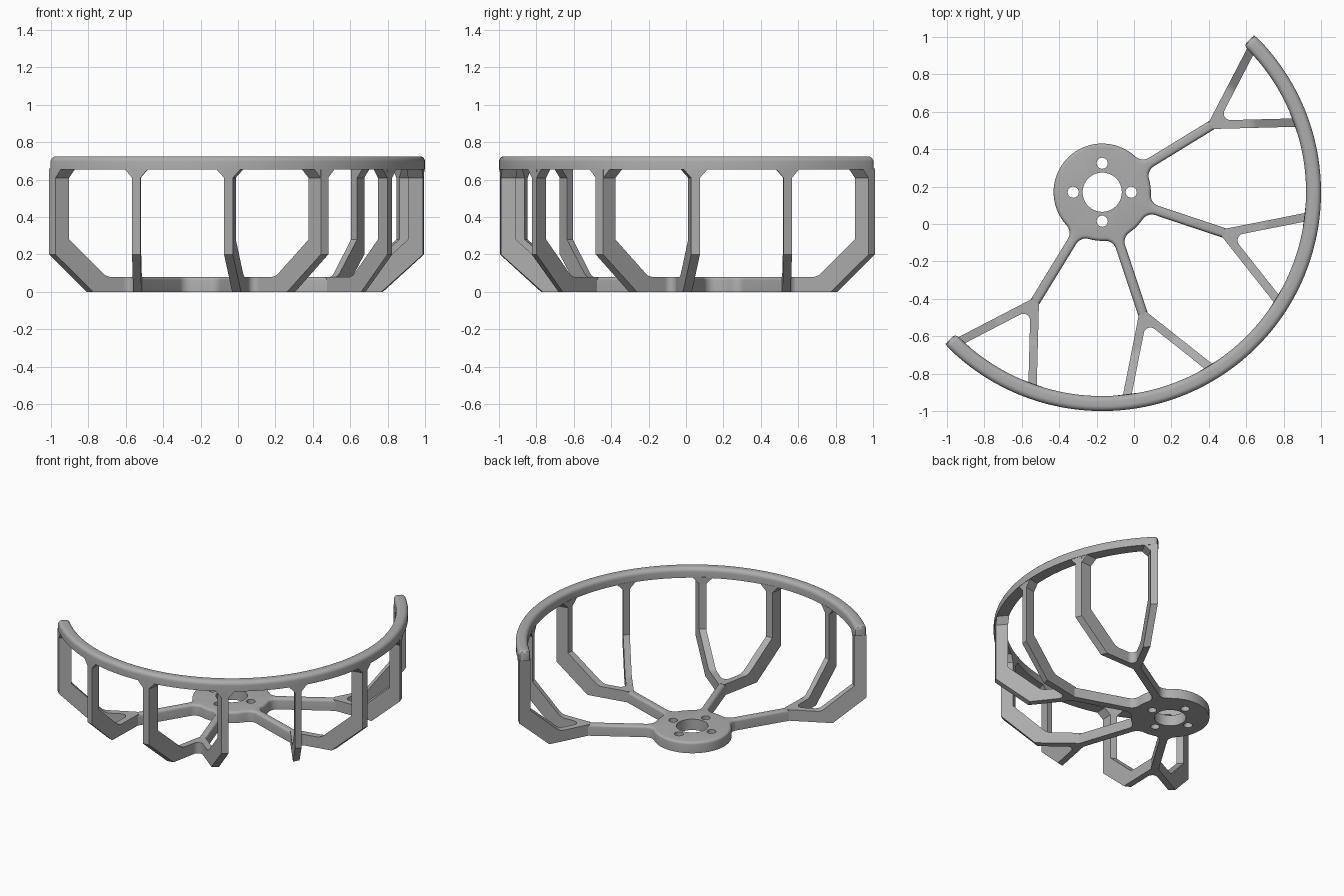
import bpy, bmesh
from math import sin, cos, pi, radians, asin, atan2, tan, sqrt
from mathutils import Vector

if "Cube" in bpy.data.objects:
    bpy.data.objects.remove(bpy.data.objects["Cube"])

HUB = (-0.17, 0.17, 0)      # all parts are built around the hub axis
MID = -45                   # symmetry direction in degrees
FLOOR = 0.08                # height of the flat base
R_IN, R_OUT = 1.09, 1.168   # guard ring radii
W = 0.0225                  # half width of an arm

grey = bpy.data.materials.new("matte grey")
grey.use_nodes = True
grey.diffuse_color = (0.42, 0.42, 0.42, 1)
grey.node_tree.nodes["Principled BSDF"].inputs["Base Color"].default_value = grey.diffuse_color


def finish(bm, name):
    bmesh.ops.recalc_face_normals(bm, faces=bm.faces[:])
    me = bpy.data.meshes.new(name)
    bm.to_mesh(me)
    bm.free()
    me.materials.append(grey)
    me.shade_smooth()
    me.set_sharp_from_angle(angle=radians(30))
    ob = bpy.data.objects.new(name, me)
    ob.location = HUB
    bpy.context.collection.objects.link(ob)


def polar(r, a):
    return Vector((r * cos(a), r * sin(a)))


def arc(c, r, a0, a1, n):
    return [c + polar(r, a0 + (a1 - a0) * i / n) for i in range(n + 1)]


def ring_verts(bm, pts, z):
    return [bm.verts.new((p[0], p[1], z)) for p in pts]


def bridge(bm, a, b):
    n = len(a)
    for i in range(n):
        bm.faces.new((a[i], a[(i + 1) % n], b[(i + 1) % n], b[i]))


def solid(bm, a, b):
    # closed solid between two matching vertex loops
    bridge(bm, a, b)
    bm.faces.new(a)
    bm.faces.new(b)


def inset(pts, d):
    # move a counter-clockwise outline inward
    out = []
    for i, p in enumerate(pts):
        e1 = (p - pts[i - 1]).normalized()
        e2 = (pts[(i + 1) % len(pts)] - p).normalized()
        n1, n2 = Vector((-e1.y, e1.x)), Vector((-e2.y, e2.x))
        out.append(p + d * (n1 + n2) / (1 + n1.dot(n2)))
    return out


def fill(bm, loops):
    edges = [bm.edges.get((l[i - 1], l[i])) for l in loops for i in range(len(l))]
    bmesh.ops.triangle_fill(bm, edges=edges, use_beauty=True)


# hub with four spokes: one outline with rounded top edge and five holes
HUB_R, SPOKE_W, FILLET, SPOKE_L = 0.26, 0.026, 0.06, 0.70
spokes = [radians(MID + o) for o in (-76.5, -26.5, 26.5, 76.5)]
tangent = asin((SPOKE_W + FILLET) / (HUB_R + FILLET))
cx = (HUB_R + FILLET) * cos(tangent)
side = arc(Vector((cx, -SPOKE_W - FILLET)), FILLET, pi - tangent, pi / 2, 8)
side.append(Vector((SPOKE_L, -SPOKE_W)))
half_outline = side + [Vector((p.x, -p.y)) for p in reversed(side)]
outline = []
for i, th in enumerate(spokes):
    for p in half_outline:
        outline.append(polar(p.length, atan2(p.y, p.x) + th))
    nxt = spokes[(i + 1) % 4] + (2 * pi if i == 3 else 0)
    n = 48 if i == 3 else 6
    outline += arc(Vector((0, 0)), HUB_R, th + tangent, nxt - tangent, n)[1:-1]

holes = [arc(Vector((0, 0)), 0.105, 0, 2 * pi, 40)[:-1]]
holes += [arc(polar(0.155, k * pi / 2), 0.03, 0, 2 * pi, 20)[:-1] for k in range(4)]

bm = bmesh.new()
RND = 0.018
levels = [ring_verts(bm, outline, 0)]
for k in range(5):
    t = k * pi / 8
    levels.append(ring_verts(bm, inset(outline, RND * (1 - cos(t))), FLOOR - RND + RND * sin(t)))
for a, b in zip(levels, levels[1:]):
    bridge(bm, a, b)
low, high = [levels[0]], [levels[-1]]
for h in holes:
    low.append(ring_verts(bm, h, 0))
    high.append(ring_verts(bm, h, FLOOR))
    bridge(bm, low[-1], high[-1])
fill(bm, low)
fill(bm, high)
finish(bm, "hub_and_spokes")

# guard ring: rounded-top section swept through half a turn
bm = bmesh.new()
RR, Z0, Z1 = 0.028, 0.655, 0.725
section = [Vector((R_IN, Z0)), Vector((R_OUT + 0.002, Z0))]
section += arc(Vector((R_OUT + 0.002 - RR, Z1 - RR)), RR, 0, pi / 2, 5)
section += arc(Vector((R_IN + RR, Z1 - RR)), RR, pi / 2, pi, 5)
STEPS = 96
stations = [(-91 + 0.9, 1.0)]
stations = [(-91, 0.55), (-90.7, 0.82), (-90.2, 0.96)]
stations += [(-89.5 + 179 * i / STEPS, 1.0) for i in range(STEPS + 1)]
stations += [(90.2, 0.96), (90.7, 0.82), (91, 0.55)]
prev = None
for ang, s in stations:
    loop = []
    for q in section:
        r = 1.13 + (q.x - 1.13) * s
        z = Z0 + (q.y - Z0) * (0.5 + 0.5 * s)
        p = polar(r, radians(MID + ang))
        loop.append(bm.verts.new((p.x, p.y, z)))
    if prev:
        bridge(bm, prev, loop)
    else:
        bm.faces.new(loop)
    prev = loop
bm.faces.new(prev)
finish(bm, "guard_ring")


def reach(p, d, r):
    # distance from p along d to the circle of radius r
    b = p.dot(d)
    return -b + sqrt(b * b - p.dot(p) + r * r)


# arm profile as (radius, height); None marks the spoke junction
ARM = [(None, 0), (0.955, 0), (R_OUT, 0.2), (R_OUT, 0.66), (R_IN, 0.66), (R_IN, 0.28),
       (0.905, 0.102), (0.888, 0.088), (0.868, 0.081), (0.85, FLOOR), (None, FLOOR)]


def arm(bm, joint, d, skip):
    nrm = Vector((-d.y, d.x))
    loops = []
    for sgn in (-1, 1):
        start = joint + nrm * W * sgn
        loop = []
        for r, z in ARM:
            p = start if r is None else start + d * reach(start, d, r)
            loop.append(bm.verts.new((p.x, p.y, z)))
        loops.append(loop)
    solid(bm, *loops)
    # flared foot under the ring
    foot, flare = [], []
    for sgn, r in ((-1, R_IN), (-1, R_OUT), (1, R_OUT), (1, R_IN)):
        start = joint + nrm * W * sgn
        p = start + d * reach(start, d, r)
        spread = 0 if sgn == skip else sgn * 0.045 / r
        foot.append(p)
        flare.append(polar(r, atan2(p.y, p.x) + spread))
    solid(bm, ring_verts(bm, foot, 0.61), ring_verts(bm, flare, 0.66))


# forked arms: two posts per spoke, evenly spaced along the ring
posts = [-89.2] + [-90 + 180 * k / 7 for k in range(1, 7)] + [89.2]
names = ("left_rear", "left_front", "right_front", "right_rear")
for i, th in enumerate(spokes):
    bm = bmesh.new()
    joint = polar(0.69, th)
    dirs = []
    for k in (2 * i, 2 * i + 1):
        d = (polar(1.13, radians(MID + posts[k])) - joint).normalized()
        dirs.append(d)
        arm(bm, joint, d, {0: -1, 7: 1}.get(k, 0))
    # rounded web in the fork
    a0, a1 = (atan2(d.y, d.x) for d in dirs)
    half = ((a1 - a0) % (2 * pi)) / 2
    mid, rho = a0 + half, 0.036
    c = joint + polar((W + rho) / sin(half), mid)
    web = [joint] + arc(c, rho, mid + pi + (pi / 2 - half), mid + pi - (pi / 2 - half), 10)
    solid(bm, ring_verts(bm, web, 0), ring_verts(bm, web, FLOOR))
    finish(bm, "forked_arm_" + names[3 - i])
